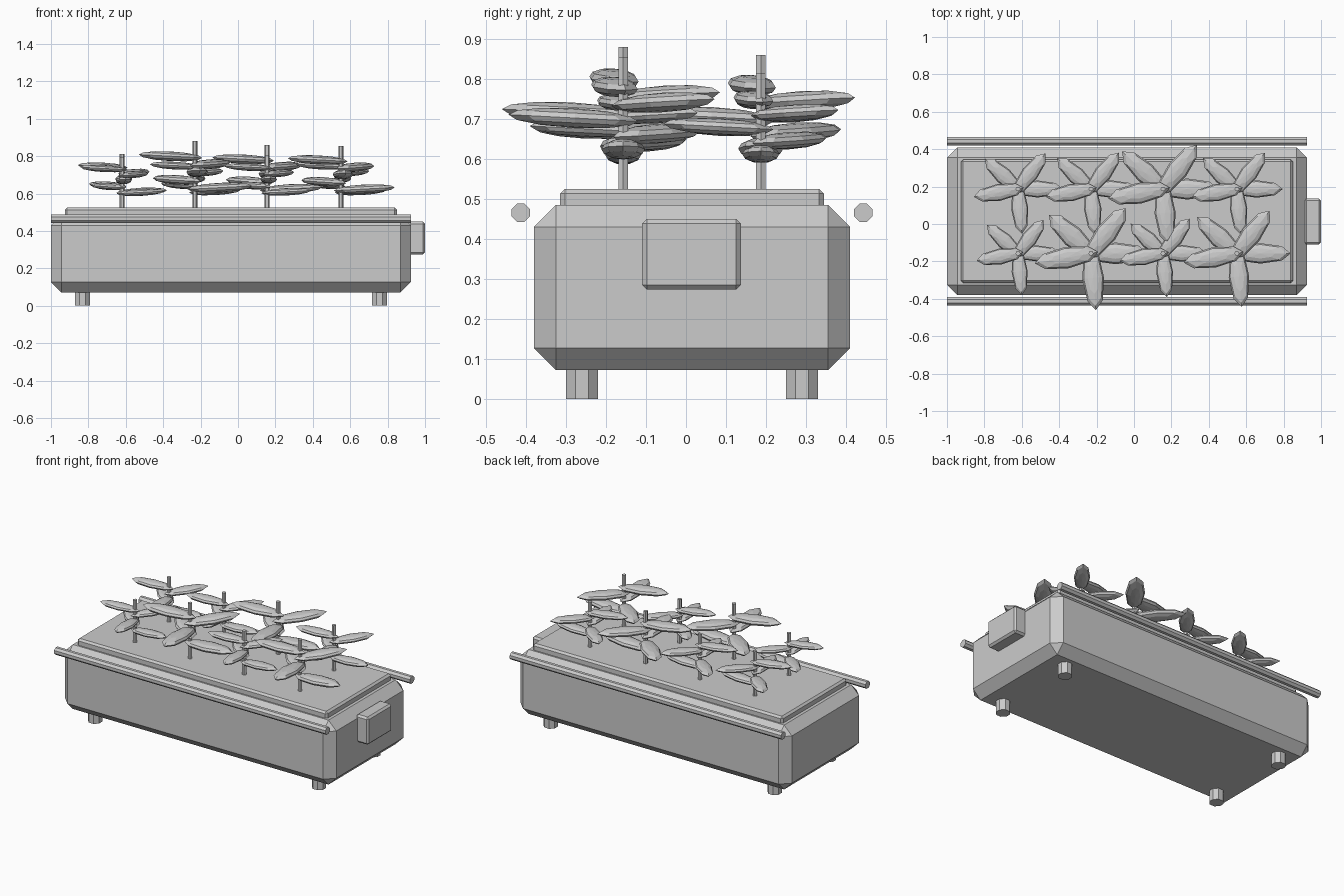
import bpy
from math import radians, cos, sin, pi
from mathutils import Matrix, Vector

cube = bpy.data.objects.get("Cube")
if cube:
    bpy.data.objects.remove(cube, do_unlink=True)

grey = bpy.data.materials.new("light_grey")
grey.use_nodes = True
colour = (0.6, 0.6, 0.6, 1)
grey.diffuse_color = colour
grey.node_tree.nodes["Principled BSDF"].inputs["Base Color"].default_value = colour


def finish(name):
    obj = bpy.context.object
    obj.name = name
    obj.data.materials.append(grey)
    return obj


def chamfered_box(name, low, high, chamfer):
    low, high = Vector(low), Vector(high)
    bpy.ops.mesh.primitive_cube_add(size=1)
    obj = finish(name)
    obj.data.transform(Matrix.LocRotScale((low + high) / 2, None, high - low))
    mod = obj.modifiers.new("chamfer", "BEVEL")
    mod.width = chamfer
    mod.segments = 1
    return obj


def rod(name, start, end, radius, sides):
    start, end = Vector(start), Vector(end)
    axis = end - start
    bpy.ops.mesh.primitive_cylinder_add(vertices=sides, radius=radius, depth=axis.length)
    obj = finish(name)
    # turn the flats to face the axes
    obj.data.transform(Matrix.Rotation(pi / sides, 4, "Z"))
    obj.rotation_euler = axis.to_track_quat("Z", "Y").to_euler()
    obj.location = (start + end) / 2
    return obj


def leaf(name, base, angle, length):
    # flattened faceted ellipsoid reaching just past the stem
    bpy.ops.mesh.primitive_uv_sphere_add(segments=8, ring_count=6, radius=1)
    obj = finish(name)
    obj.data.transform(Matrix.Diagonal((0.565 * length, 0.19 * length, 0.085 * length, 1)))
    obj.rotation_euler = (0, radians(-3), angle)
    reach = 0.435 * length
    obj.location = Vector(base) + Vector((reach * cos(angle), reach * sin(angle), 0))


def plant(name, x, y, height, leaf_length):
    soil = 0.525
    rod(name + "_stem", (x, y, soil - 0.03), (x, y, soil + height), 0.0135, 6)
    # leaves spiral upward by the golden angle
    for i in range(5):
        z = soil + height * (0.30 + 0.118 * i)
        leaf(f"{name}_leaf_{i + 1}", (x, y, z), radians(137.5) * i, leaf_length)


# Trough, raised bed and control box
chamfered_box("trough", (-1, -0.38, 0.072), (0.925, 0.41, 0.485), 0.055)
chamfered_box("growing_bed", (-0.925, -0.315, 0.47), (0.85, 0.345, 0.525), 0.012)
chamfered_box("control_box", (0.91, -0.11, 0.273), (1, 0.137, 0.45), 0.012)

# Side rails and feet
for side, y in (("front", -0.413), ("back", 0.443)):
    rod(side + "_rail", (-1, y, 0.465), (0.925, y, 0.465), 0.0245, 8)
for side, y in (("front", -0.26), ("back", 0.29)):
    for end, x in (("right", -0.832), ("left", 0.757)):
        rod(f"{side}_{end}_foot", (x, y, 0), (x, y, 0.08), 0.043, 8)

# Two rows of plants: stem height and leaf length of each
columns = (-0.62, -0.23, 0.155, 0.55)
rows = {
    "front": (-0.157, ((0.27, 0.225), (0.355, 0.305), (0.28, 0.235), (0.33, 0.288))),
    "back": (0.187, ((0.285, 0.24), (0.29, 0.245), (0.335, 0.297), (0.29, 0.245))),
}
for row, (y, sizes) in rows.items():
    for n, (x, (height, length)) in enumerate(zip(columns, sizes), 1):
        plant(f"{row}_plant_{n}", x, y, height, length)
